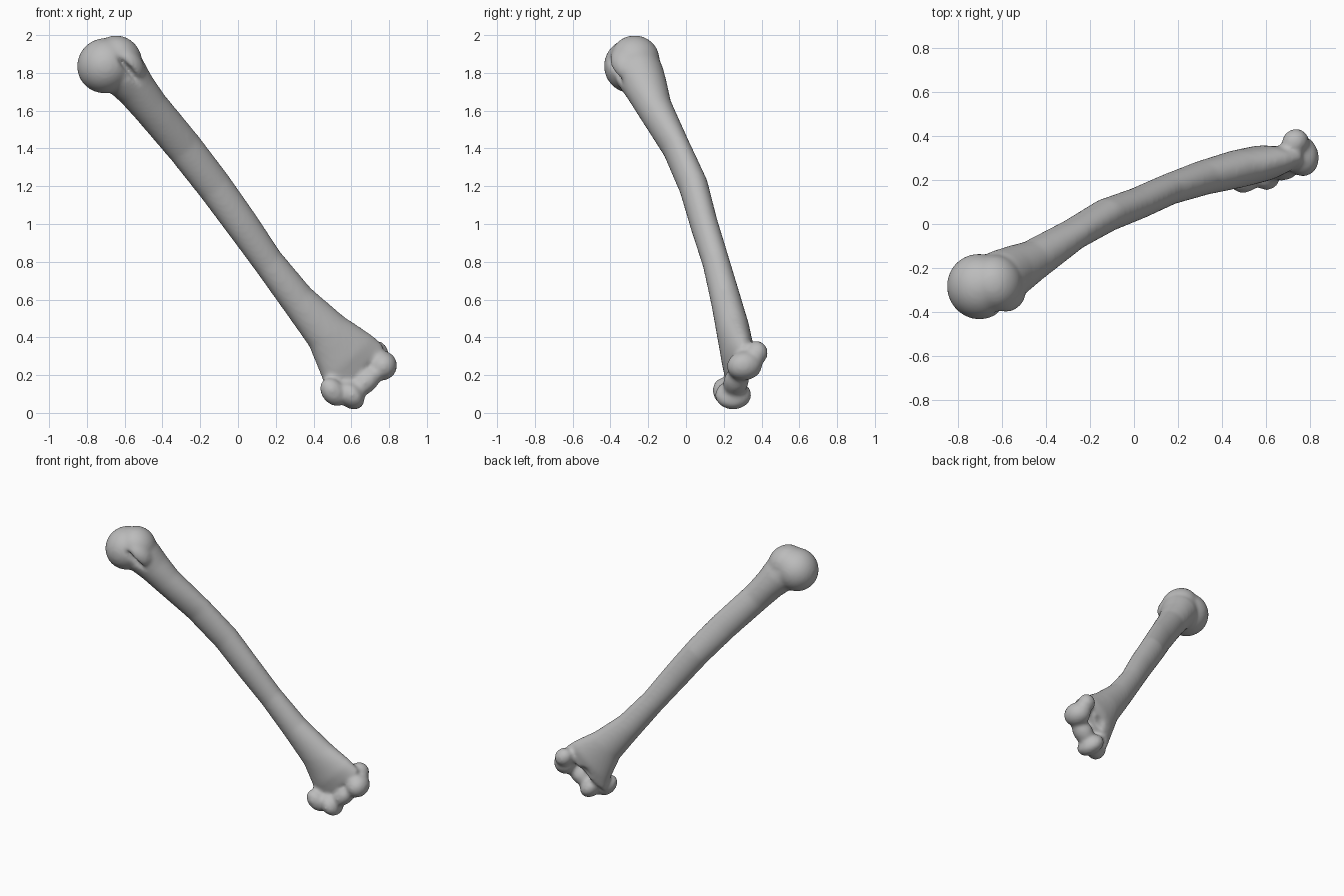
import bpy, bmesh, math
from mathutils import Vector, Matrix

cube = bpy.data.objects.get("Cube")
if cube:
    bpy.data.objects.remove(cube)

bone = bpy.data.materials.new("bone_grey")
bone.use_nodes = True
grey = (0.5, 0.5, 0.5, 1)
bone.diffuse_color = grey
bone.node_tree.nodes["Principled BSDF"].inputs["Base Color"].default_value = grey

# Frame of the slanted bone: along the shaft, across the hinge, front to back
along = Vector((0.61, 0.27, -0.745)).normalized()
across = Vector((0.76, 0.13, 0.63))
across = (across - along * across.dot(along)).normalized()
depth = along.cross(across)
if depth.y < 0:
    depth = -depth
frame = Matrix((across, depth, along)).transposed().to_4x4()


def make(name, bm):
    bmesh.ops.recalc_face_normals(bm, faces=bm.faces)
    mesh = bpy.data.meshes.new(name)
    bm.to_mesh(mesh)
    bm.free()
    mesh.materials.append(bone)
    obj = bpy.data.objects.new(name, mesh)
    bpy.context.collection.objects.link(obj)
    return obj


def blob(bm, centre, radii):
    """Ellipsoid whose radii run across, front to back, along the bone."""
    m = Matrix.Translation(centre) @ frame @ Matrix.Diagonal((*radii, 1))
    bmesh.ops.create_icosphere(bm, subdivisions=4, radius=1, matrix=m)


# Shaft sections: centre, half width across, half depth
sections = [
    ((-.66, -.27, 1.86), .12, .12),
    ((-.60, -.245, 1.79), .125, .13),
    ((-.54, -.21, 1.715), .107, .115),
    ((-.465, -.17, 1.62), .099, .095),
    ((-.28, -.05, 1.40), .097, .072),
    ((-.125, .04, 1.20), .094, .077),
    ((.02, .095, 1.00), .09, .073),
    ((.16, .158, .80), .083, .072),
    ((.315, .21, .60), .093, .080),
    ((.47, .25, .43), .122, .088),
    ((.575, .275, .30), .175, .085),
    ((.625, .285, .225), .20, .065),
]
bm = bmesh.new()
rings = []
for centre, wide, deep in sections:
    ring = []
    for i in range(24):
        t = math.tau * i / 24
        p = Vector(centre) + across * wide * math.cos(t) + depth * deep * math.sin(t)
        ring.append(bm.verts.new(p))
    rings.append(ring)
for low, high in zip(rings, rings[1:]):
    for i in range(24):
        j = (i + 1) % 24
        bm.faces.new((low[i], low[j], high[j], high[i]))
bm.faces.new(rings[0])
bm.faces.new(rings[-1])

# Ball head and tubercle at the top end
blob(bm, (-.705, -.285, 1.838), (.148, .15, .145))
blob(bm, (-.63, -.27, 1.875), (.115, .13, .13))
blob(bm, (-.58, -.32, 1.85), (.07, .08, .11))

# Knuckles at the lower end
blob(bm, (.505, .205, .11), (.062, .062, .085))    # inner epicondyle
blob(bm, (.595, .25, .095), (.065, .098, .085))    # inner hinge lip
blob(bm, (.675, .265, .165), (.10, .068, .06))     # hinge spool
blob(bm, (.762, .31, .25), (.08, .095, .078))      # outer knuckle
blob(bm, (.735, .375, .32), (.06, .058, .065))     # outer epicondyle
humerus = make("arm_bone", bm)

# Hollows cut into both ends
bm = bmesh.new()
blob(bm, (.60, .385, .215), (.075, .06, .075))     # rear hollow
blob(bm, (.69, .165, .30), (.045, .05, .10))       # front hollow
blob(bm, (-.555, -.385, 1.79), (.02, .045, .15))   # front groove
cutter = make("hollow_cutter", bm)
cutter.hide_render = True
cutter.hide_viewport = True

# Fuse the parts, carve the hollows, then soften the joints
for label in ("fuse", "carve", "refuse", "soften"):
    if label == "carve":
        mod = humerus.modifiers.new(label, 'BOOLEAN')
        mod.operation = 'DIFFERENCE'
        mod.object = cutter
    elif label == "soften":
        mod = humerus.modifiers.new(label, 'SMOOTH')
        mod.factor = 0.5
        mod.iterations = 10
    else:
        mod = humerus.modifiers.new(label, 'REMESH')
        mod.mode = 'VOXEL'
        mod.voxel_size = 0.011
        mod.use_smooth_shade = True

bpy.context.view_layer.objects.active = humerus
humerus.select_set(True)
for mod in list(humerus.modifiers):
    bpy.ops.object.modifier_apply(modifier=mod.name)
bpy.data.objects.remove(cutter)
bpy.ops.object.shade_smooth()
